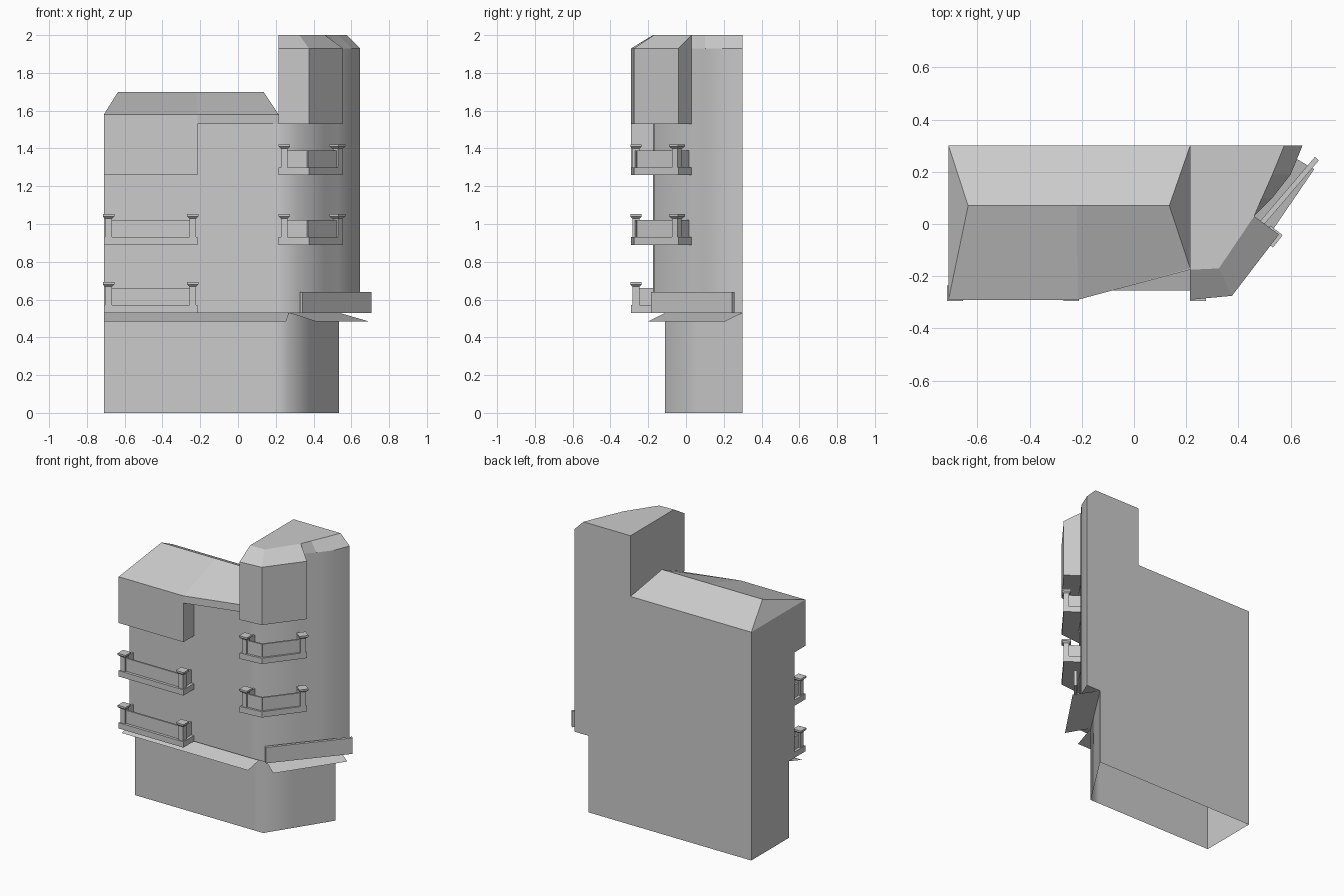
import bpy, bmesh, math
from mathutils import Vector

if "Cube" in bpy.data.objects:
    bpy.data.objects.remove(bpy.data.objects["Cube"])


def finish(name, bm, smooth=False, recalc=True):
    bmesh.ops.remove_doubles(bm, verts=bm.verts, dist=0.0005)
    if recalc:
        bmesh.ops.recalc_face_normals(bm, faces=bm.faces)
    me = bpy.data.meshes.new(name)
    bm.to_mesh(me)
    bm.free()
    ob = bpy.data.objects.new(name, me)
    bpy.context.collection.objects.link(ob)
    if smooth:
        bpy.ops.object.select_all(action='DESELECT')
        ob.select_set(True)
        bpy.context.view_layer.objects.active = ob
        bpy.ops.object.shade_smooth_by_angle(angle=math.radians(62))
    return ob


def add_loft(bm, low, high, z0, z1, floor=True, top=True):
    a = [bm.verts.new((x, y, z0)) for x, y in low]
    b = [bm.verts.new((x, y, z1)) for x, y in high]
    n = len(a)
    for i in range(n):
        j = (i + 1) % n
        bm.faces.new((a[i], a[j], b[j], b[i]))
    if floor:
        bm.faces.new(a[::-1])
    if top:
        bm.faces.new(b)


def loft(name, low, high, z0, z1, floor=True, top=True, smooth=False):
    bm = bmesh.new()
    add_loft(bm, low, high, z0, z1, floor, top)
    return finish(name, bm, smooth)


def prism(name, pts, z0, z1, **kw):
    return loft(name, pts, pts, z0, z1, **kw)


def square(c, r, ang=0):
    return [(c[0] + r * math.sqrt(2) * math.cos(ang + math.radians(a)),
             c[1] + r * math.sqrt(2) * math.sin(ang + math.radians(a)))
            for a in (45, 135, 225, 315)]


def strip(p, q, t):
    p, q = Vector(p), Vector(q)
    d = (q - p).normalized() * t / 2
    n = Vector((-d.y, d.x))
    return [tuple(v) for v in (p - n, q - n, q + n, p + n)]


# Ground floor, open underneath
prism("ground_floor_walls",
      [(-.71, .30), (-.71, -.11), (.20, -.11), (.27, -.11), (.38, .06), (.535, .30)],
      0, .53, floor=False, top=False, smooth=True)

# Upper floors of the long wing
prism("main_walls", [(-.71, .30), (-.71, -.175), (.215, -.175), (.215, .30)], .53, 1.58)

# Corner tower and its bevelled top
tower = [(.215, .30), (.215, -.175), (.32, -.17), (.46, .03), (.53, .10), (.60, .19), (.645, .30)]
tower_top = [(.215, .30), (.215, -.175), (.325, -.17), (.46, .03), (.49, .10), (.53, .19), (.575, .30)]
prism("tower_walls", tower, .53, 1.93, top=False, smooth=True)
loft("tower_roof", tower, tower_top, 1.93, 2.0, floor=False)

# Projecting bay at the tower top
bay = [(.215, -.29), (.375, -.275), (.555, -.04), (.46, .03), (.32, -.17), (.215, -.175)]
bay_top = [(.215, -.175), (.325, -.17), (.46, .03), (.46, .03), (.325, -.17), (.215, -.175)]
prism("bay_walls", bay, 1.53, 1.93, top=False)
loft("bay_roof", bay, bay_top, 1.93, 2.0, floor=False, top=False)

# Overhanging upper room and tapering eave
prism("upper_overhang", [(-.71, -.175), (-.71, -.29), (-.215, -.29), (-.215, -.175)], 1.26, 1.58)
prism("tapered_eave", [(-.215, -.175), (-.215, -.29), (.215, -.175)], 1.53, 1.58)

# Hipped roof of the long wing
loft("hip_roof",
     [(-.71, .30), (-.71, -.29), (-.215, -.29), (.215, -.17), (.215, .30)],
     [(-.635, .07), (-.635, .07), (-.22, .07), (.135, .07), (.135, .07)],
     1.58, 1.70, floor=False, top=False)

# Thin sloping awnings over the ground floor
for name, inner, outer in (
        ("front_awning", [(-.71, -.11), (.27, -.11)], [(-.71, -.255), (.255, -.255)]),
        ("corner_awning", [(.27, -.11), (.535, .30)], [(.41, -.20), (.69, .21)])):
    bm = bmesh.new()
    ring = [(*inner[0], .53), (*outer[0], .485), (*outer[1], .485), (*inner[1], .53)]
    bm.faces.new([bm.verts.new(p) for p in ring])
    finish(name, bm, recalc=False)

# Blank board above the corner awning
prism("corner_board", strip((.335, -.178), (.70, .25), .02), .53, .64)


def balcony(name, slab, rail, posts, z):
    prism(name + "_slab", slab, z, z + .04)
    bm = bmesh.new()
    for p, q in zip(rail, rail[1:]):
        add_loft(bm, strip(p, q, .012), strip(p, q, .012), z + .04, z + .13)
    finish(name + "_rail", bm)
    bm = bmesh.new()
    for c, ang in posts:
        add_loft(bm, square(c, .018, ang), square(c, .018, ang), z + .04, z + .14)
        add_loft(bm, square(c, .02, ang), square(c, .03, ang), z + .14, z + .15)
        add_loft(bm, square(c, .03, ang), square(c, .03, ang), z + .15, z + .162)
    finish(name + "_posts", bm)


# Balconies on the long wing
for i, z in enumerate((.53, .89)):
    balcony(f"wing_balcony_{i + 1}",
            [(-.71, -.175), (-.71, -.29), (-.215, -.29), (-.215, -.175)],
            [(-.685, -.175), (-.685, -.265), (-.24, -.265), (-.24, -.175)],
            [((-.685, -.265), 0), ((-.24, -.265), 0)], z)

# Balconies on the tower
for i, z in enumerate((.89, 1.26)):
    balcony(f"tower_balcony_{i + 1}", bay,
            [(.245, -.175), (.245, -.265), (.365, -.255), (.53, -.045), (.45, .012)],
            [((.245, -.265), 0), ((.527, -.048), math.radians(52))], z)
